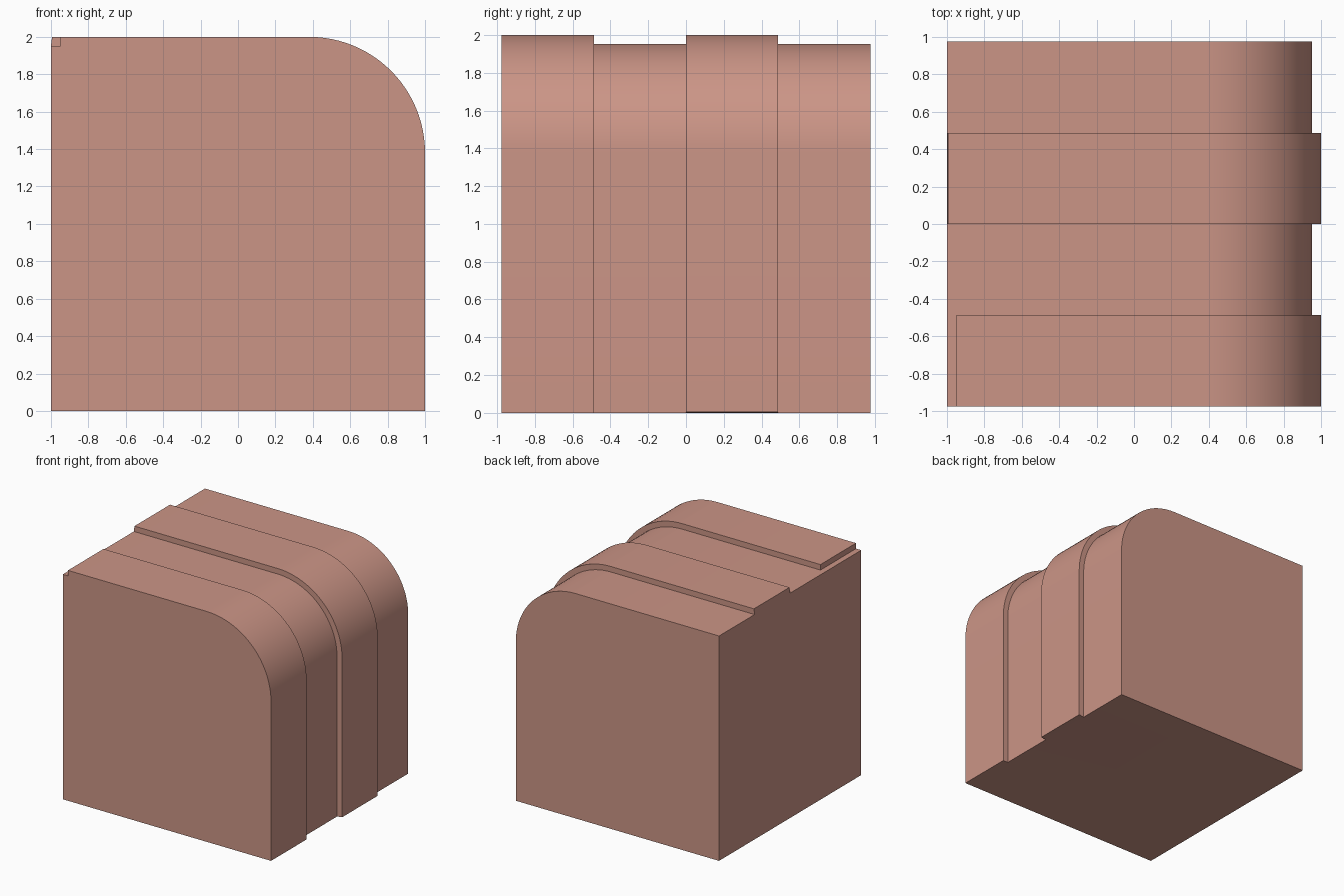
import bpy, bmesh, math

if "Cube" in bpy.data.objects:
    bpy.data.objects.remove(bpy.data.objects["Cube"])

HALF_Y, STEP, CORNER, SEGS = 0.975, 0.048, 0.62, 24
LOW_Z = 2 - STEP


def profile(left_points, rise, toe_z):
    """Closed side outline in x/z: left edge, top, rounded corner, right edge."""
    r = CORNER - STEP + rise
    pts = [(-1, 0)] + left_points
    for i in range(SEGS + 1):
        a = math.pi / 2 * (1 - i / SEGS)
        pts.append((1 - CORNER + r * math.cos(a), 2 - CORNER + r * math.sin(a)))
    return pts + [(1 - STEP + rise, toe_z), (1 - STEP, 0)]


# Outlines share one point count so they can be bridged
low = profile([(-1, LOW_Z), (-0.95, LOW_Z), (-0.95, LOW_Z)], 0, 0)
front = profile([(-1, LOW_Z), (-0.95, LOW_Z), (-0.95, 2)], STEP, 0)
middle = profile([(-1, LOW_Z), (-1, LOW_Z), (-0.994, 2)], STEP, 0.006)

# Four bands from front to back, alternating raised and low
bm = bmesh.new()
loops = []
for i, outline in enumerate((front, low, middle, low)):
    for k in (i, i + 1):
        y = -HALF_Y + k * HALF_Y / 2
        loops.append([bm.verts.new((x, y, z)) for x, z in outline])

# Skin between successive outlines, then the end caps
for a, b in zip(loops, loops[1:]):
    for j in range(len(a)):
        k = (j + 1) % len(a)
        bm.faces.new((a[j], a[k], b[k], b[j]))
bm.faces.new(loops[0])
bm.faces.new(loops[-1])
bmesh.ops.remove_doubles(bm, verts=bm.verts, dist=0.0005)
bmesh.ops.recalc_face_normals(bm, faces=bm.faces)

mesh = bpy.data.meshes.new("banded_block")
bm.to_mesh(mesh)
bm.free()
block = bpy.data.objects.new("banded_block", mesh)
bpy.context.collection.objects.link(block)

# Clay pink colour
clay = bpy.data.materials.new("clay_pink")
clay.diffuse_color = (0.6, 0.3, 0.24, 1)
clay.use_nodes = True
clay.node_tree.nodes["Principled BSDF"].inputs["Base Color"].default_value = clay.diffuse_color
mesh.materials.append(clay)

# Smooth rounded corner, sharp steps
bpy.context.view_layer.objects.active = block
block.select_set(True)
bpy.ops.object.shade_smooth_by_angle(angle=math.radians(30))
